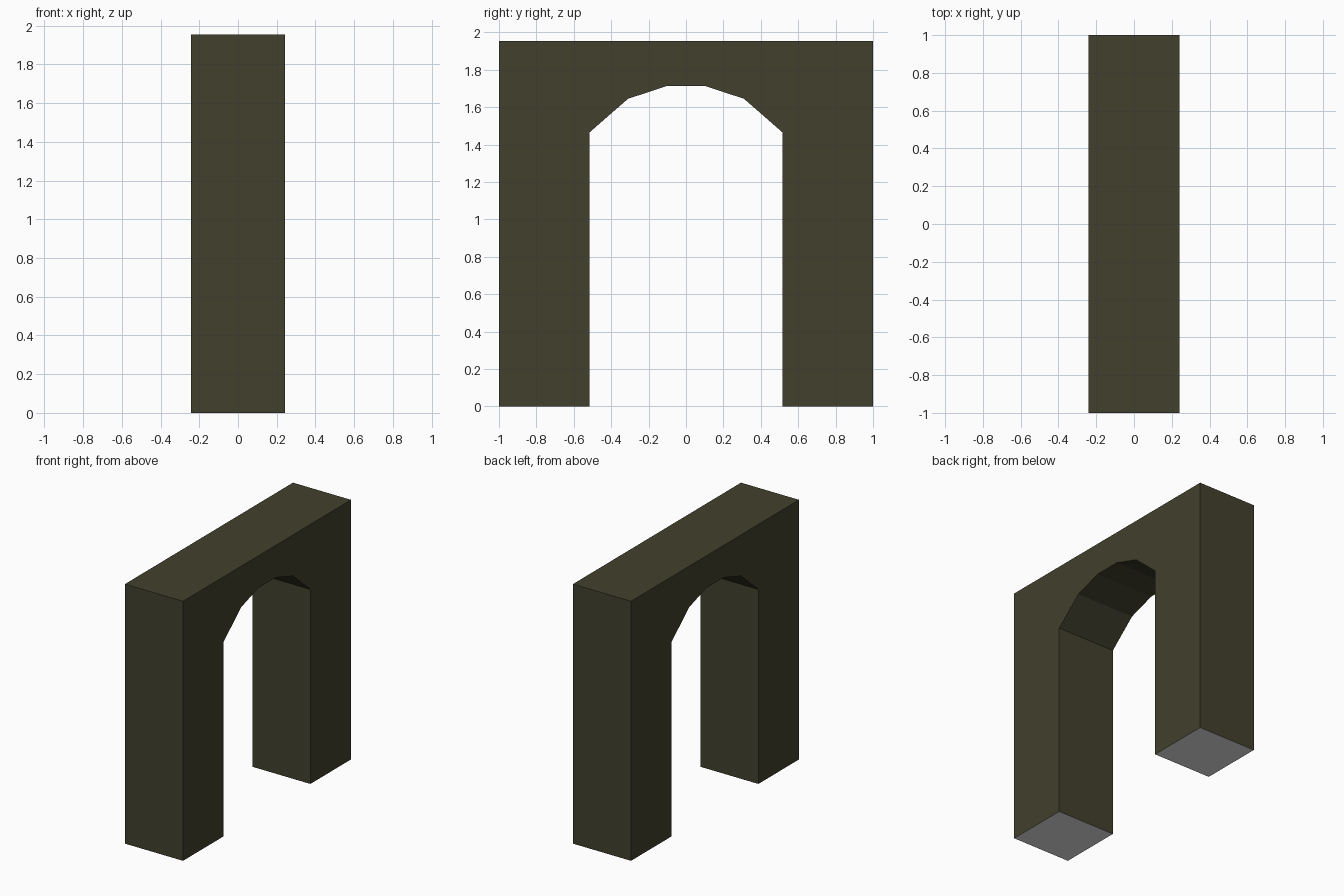
import bpy, bmesh

if "Cube" in bpy.data.objects:
    bpy.data.objects.remove(bpy.data.objects["Cube"])

HALF_DEPTH = 0.242


def material(name, rgb):
    m = bpy.data.materials.new(name)
    m.diffuse_color = (*rgb, 1.0)
    m.use_nodes = True
    m.node_tree.nodes["Principled BSDF"].inputs["Base Color"].default_value = m.diffuse_color
    return m


olive = material("olive stone", (0.0545, 0.0513, 0.0262))
grey = material("light grey base", (0.8, 0.8, 0.8))

# Arch outline in y-z: one half of it, mirrored to the other side
half = [(-0.103, 1.713), (-0.31, 1.645), (-0.516, 1.465),
        (-0.516, 0.0), (-1.0, 0.0), (-1.0, 1.955)]
profile = half + [(-y, z) for y, z in reversed(half)]

# Extrude the outline along x
bm = bmesh.new()
face = bm.faces.new([bm.verts.new((-HALF_DEPTH, y, z)) for y, z in profile])
ext = bmesh.ops.extrude_face_region(bm, geom=[face], use_keep_orig=True)
moved = [g for g in ext["geom"] if isinstance(g, bmesh.types.BMVert)]
bmesh.ops.translate(bm, verts=moved, vec=(2 * HALF_DEPTH, 0, 0))
bmesh.ops.recalc_face_normals(bm, faces=bm.faces)

# Undersides of the two legs are grey
for f in bm.faces:
    if all(v.co.z < 0.001 for v in f.verts):
        f.material_index = 1

# Split the large concave sides into clean triangles
bmesh.ops.triangulate(bm, faces=[f for f in bm.faces if len(f.verts) > 4])

mesh = bpy.data.meshes.new("archway")
bm.to_mesh(mesh)
bm.free()
mesh.materials.append(olive)
mesh.materials.append(grey)
bpy.context.collection.objects.link(bpy.data.objects.new("archway", mesh))
